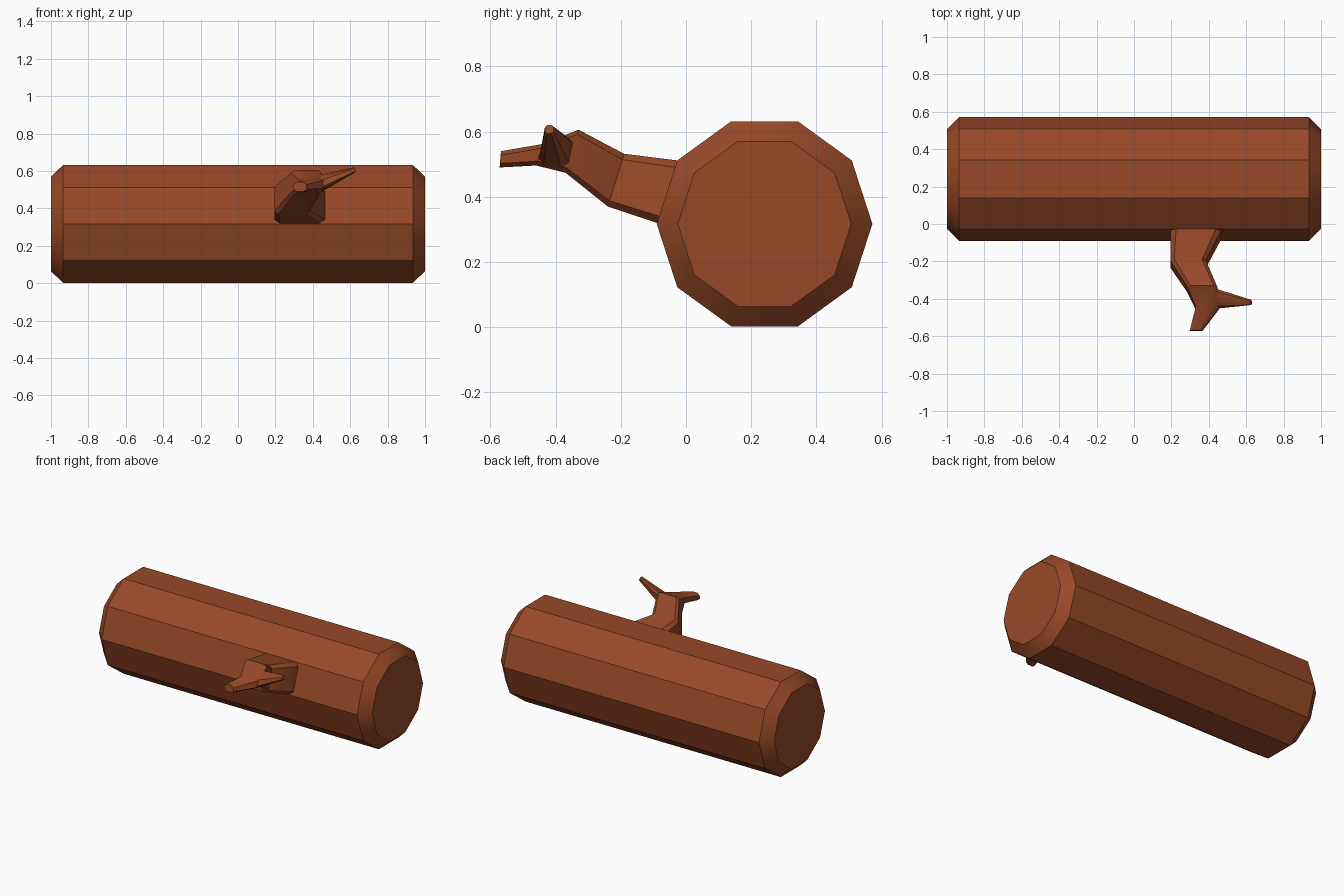
import bpy, bmesh, math
from mathutils import Vector

if "Cube" in bpy.data.objects:
    bpy.data.objects.remove(bpy.data.objects["Cube"])

bark = bpy.data.materials.new("reddish brown bark")
bark.diffuse_color = (0.31, 0.066, 0.021, 1)
bark.use_nodes = True
bark.node_tree.nodes["Principled BSDF"].inputs["Base Color"].default_value = bark.diffuse_color


def loft(name, rings):
    """Skin a list of equal-sized vertex rings and cap both ends."""
    bm = bmesh.new()
    loops = [[bm.verts.new(p) for p in ring] for ring in rings]
    n = len(loops[0])
    for a, b in zip(loops, loops[1:]):
        for i in range(n):
            j = (i + 1) % n
            bm.faces.new((a[i], a[j], b[j], b[i]))
    bm.faces.new(loops[0])
    bm.faces.new(loops[-1])
    bmesh.ops.recalc_face_normals(bm, faces=bm.faces)
    mesh = bpy.data.meshes.new(name)
    bm.to_mesh(mesh)
    bm.free()
    mesh.materials.append(bark)
    obj = bpy.data.objects.new(name, mesh)
    bpy.context.collection.objects.link(obj)
    bpy.context.view_layer.objects.active = obj
    for o in bpy.context.selected_objects:
        o.select_set(False)
    obj.select_set(True)
    bpy.ops.object.shade_smooth_by_angle(angle=math.radians(30))
    return obj


def decagon(x, r):
    return [(x, 0.241 + r * math.cos(i * math.tau / 10),
             0.317 + r * math.sin(i * math.tau / 10)) for i in range(10)]


def chamfered(a, b, c, d, t):
    """Four-cornered section with its corners cut by a fraction t."""
    q = [Vector(p) for p in (a, b, c, d)]
    ring = []
    for i in range(4):
        ring += [q[i].lerp(q[i - 1], t), q[i].lerp(q[(i + 1) % 4], t)]
    return ring


def branch_section(x0, x1, low, high, t=0.11):
    return chamfered((x0, *low), (x1, *low), (x1, *high), (x0, *high), t)


# Trunk with bevelled ends
loft("log", [decagon(-1, 0.266), decagon(-0.935, 0.331),
             decagon(0.935, 0.331), decagon(1, 0.266)])

# Bent branch stub, running from inside the trunk to the front twig tip
loft("branch", [
    branch_section(0.195, 0.465, (-0.04, 0.305), (0.02, 0.495)),
    branch_section(0.195, 0.465, (-0.09, 0.32), (-0.03, 0.512)),
    branch_section(0.195, 0.385, (-0.24, 0.37), (-0.19, 0.532)),
    branch_section(0.285, 0.445, (-0.37, 0.474), (-0.33, 0.606)),
    branch_section(0.33, 0.455, (-0.46, 0.496), (-0.44, 0.562), 0.2),
    branch_section(0.298, 0.367, (-0.572, 0.49), (-0.568, 0.54), 0.25)])

# Side twig, forking off towards +x
loft("side_twig", [
    chamfered((0.37, -0.35, 0.50), (0.37, -0.45, 0.51),
              (0.37, -0.43, 0.56), (0.37, -0.335, 0.59), 0.15),
    chamfered((0.445, -0.365, 0.485), (0.455, -0.455, 0.505),
              (0.455, -0.435, 0.565), (0.44, -0.342, 0.585), 0.2),
    chamfered((0.63, -0.406, 0.594), (0.63, -0.433, 0.594),
              (0.622, -0.433, 0.62), (0.622, -0.406, 0.62), 0.25)])
